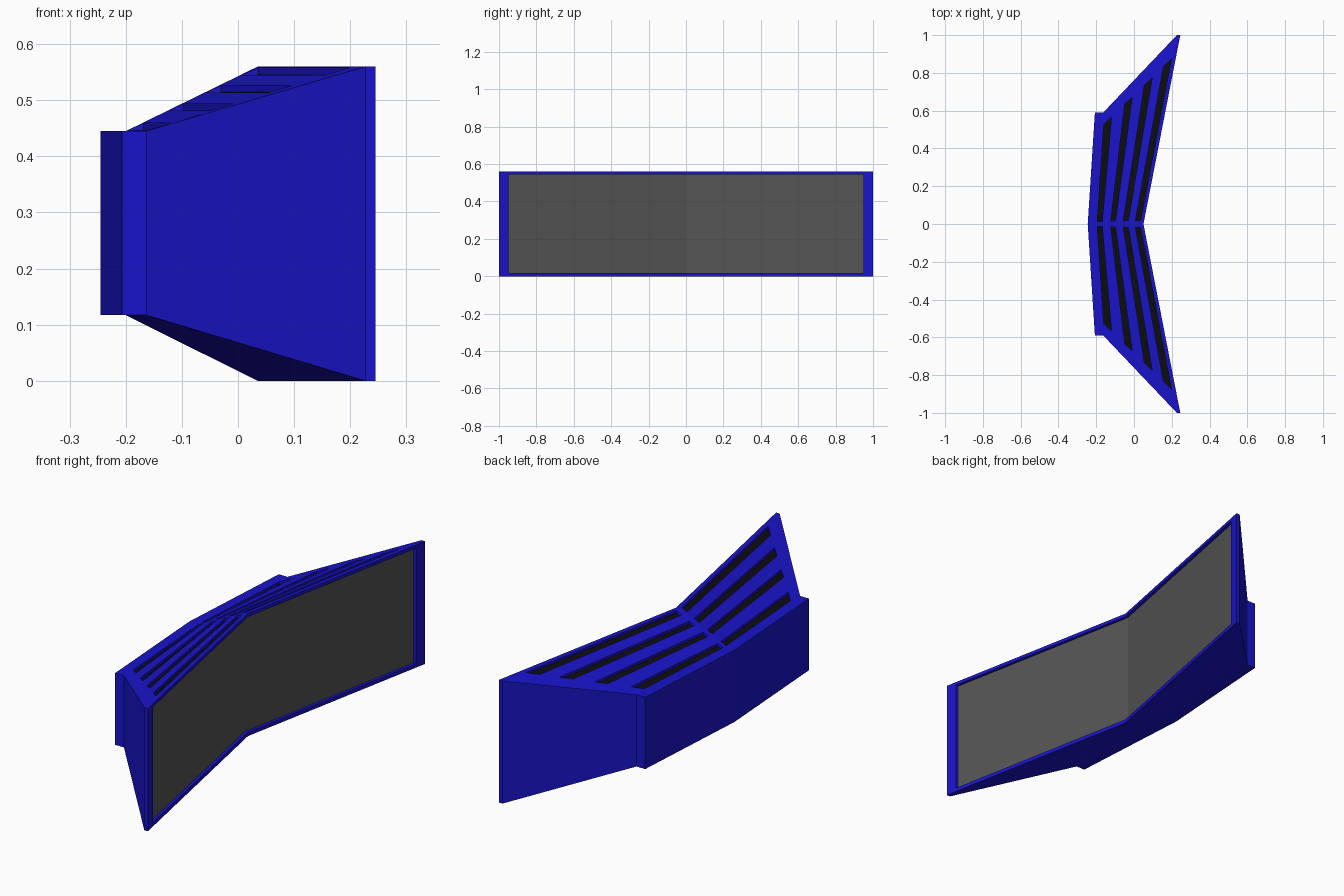
import bpy, bmesh
from mathutils import Vector

if "Cube" in bpy.data.objects:
    bpy.data.objects.remove(bpy.data.objects["Cube"])


def material(name, rgb):
    m = bpy.data.materials.new(name)
    m.diffuse_color = (*rgb, 1)
    m.use_nodes = True
    m.node_tree.nodes["Principled BSDF"].inputs["Base Color"].default_value = m.diffuse_color
    return m


def add_object(name, bm, mat):
    me = bpy.data.meshes.new(name)
    bm.to_mesh(me)
    bm.free()
    me.materials.append(mat)
    ob = bpy.data.objects.new(name, me)
    bpy.context.collection.objects.link(ob)
    return ob


def split_off(name, bm, faces, mat):
    """Move some faces of the body into their own object."""
    part = bmesh.new()
    for f in faces:
        part.faces.new([part.verts.new(v.co) for v in f.verts])
    bmesh.ops.remove_doubles(part, verts=part.verts, dist=1e-5)
    bmesh.ops.delete(bm, geom=faces, context='FACES_ONLY')
    return add_object(name, part, mat)


blue = material("blue_casing", (0.01, 0.007, 0.6))
black = material("black_vent", (0.004, 0.004, 0.005))
grey = material("dark_screen", (0.09, 0.09, 0.09))

# Cross rows from back to front: x at centre, x at ends, half width, z low, z high
BACK = (-0.245, -0.207, 0.59, 0.117, 0.445)
NECK = (-0.2, -0.163, 0.59, 0.117, 0.445)
RIM = (0.035, 0.227, 1.0, 0.0, 0.56)
FRONT = (0.05, 0.245, 1.0, 0.0, 0.56)
cuts = [0, .02, .13, .32, .425, .6, .71, .87, .985, 1]
rows = [BACK]
rows += [[a + (b - a) * t for a, b in zip(NECK, RIM)] for t in cuts]
rows.append(FRONT)
stations = [-1, -.95, -.88, -.02, 0, .02, .88, .95, 1]
levels = [0, .032, .972, 1]
I, J, K = len(rows) - 1, len(stations) - 1, len(levels) - 1

# Casing: bent, tapered box whose six sides are gridded
bm = bmesh.new()
cache = {}


def vert(i, j, k):
    if (i, j, k) not in cache:
        xc, xe, w, z0, z1 = rows[i]
        s = stations[j]
        cache[i, j, k] = bm.verts.new(
            (xc + (xe - xc) * abs(s), w * s, z0 + (z1 - z0) * levels[k]))
    return cache[i, j, k]


def quad(*ids):
    return bm.faces.new([vert(*n) for n in ids])


slots, panel = [], []
for i in range(I):
    for j in range(J):
        quad((i, j, 0), (i, j + 1, 0), (i + 1, j + 1, 0), (i + 1, j, 0))
        f = quad((i, j, K), (i + 1, j, K), (i + 1, j + 1, K), (i, j + 1, K))
        if i in (2, 4, 6, 8) and j in (2, 5):
            slots.append(f)
    for k in range(K):
        quad((i, 0, k), (i + 1, 0, k), (i + 1, 0, k + 1), (i, 0, k + 1))
        quad((i, J, k), (i, J, k + 1), (i + 1, J, k + 1), (i + 1, J, k))
for j in range(J):
    for k in range(K):
        quad((0, j, k), (0, j, k + 1), (0, j + 1, k + 1), (0, j + 1, k))
        f = quad((I, j, k), (I, j + 1, k), (I, j + 1, k + 1), (I, j, k + 1))
        if k == 1 and 0 < j < J - 1:
            panel.append(f)
bm.normal_update()


def recess(faces, offset):
    ext = bmesh.ops.extrude_face_region(bm, geom=faces)["geom"]
    old = [f for f in faces if f.is_valid]
    if old:
        bmesh.ops.delete(bm, geom=old, context='FACES_ONLY')
    vs = [g for g in ext if isinstance(g, bmesh.types.BMVert)]
    bmesh.ops.translate(bm, verts=vs, vec=Vector(offset))
    return [g for g in ext if isinstance(g, bmesh.types.BMFace)]


# Sunken vent slots and screen
vent_floors = recess(slots, (0, 0, -0.012))
screen_faces = recess(panel, (-0.014, 0, 0))
split_off("vent_slots", bm, vent_floors, black)
split_off("screen", bm, screen_faces, grey)
add_object("casing", bm, blue)
